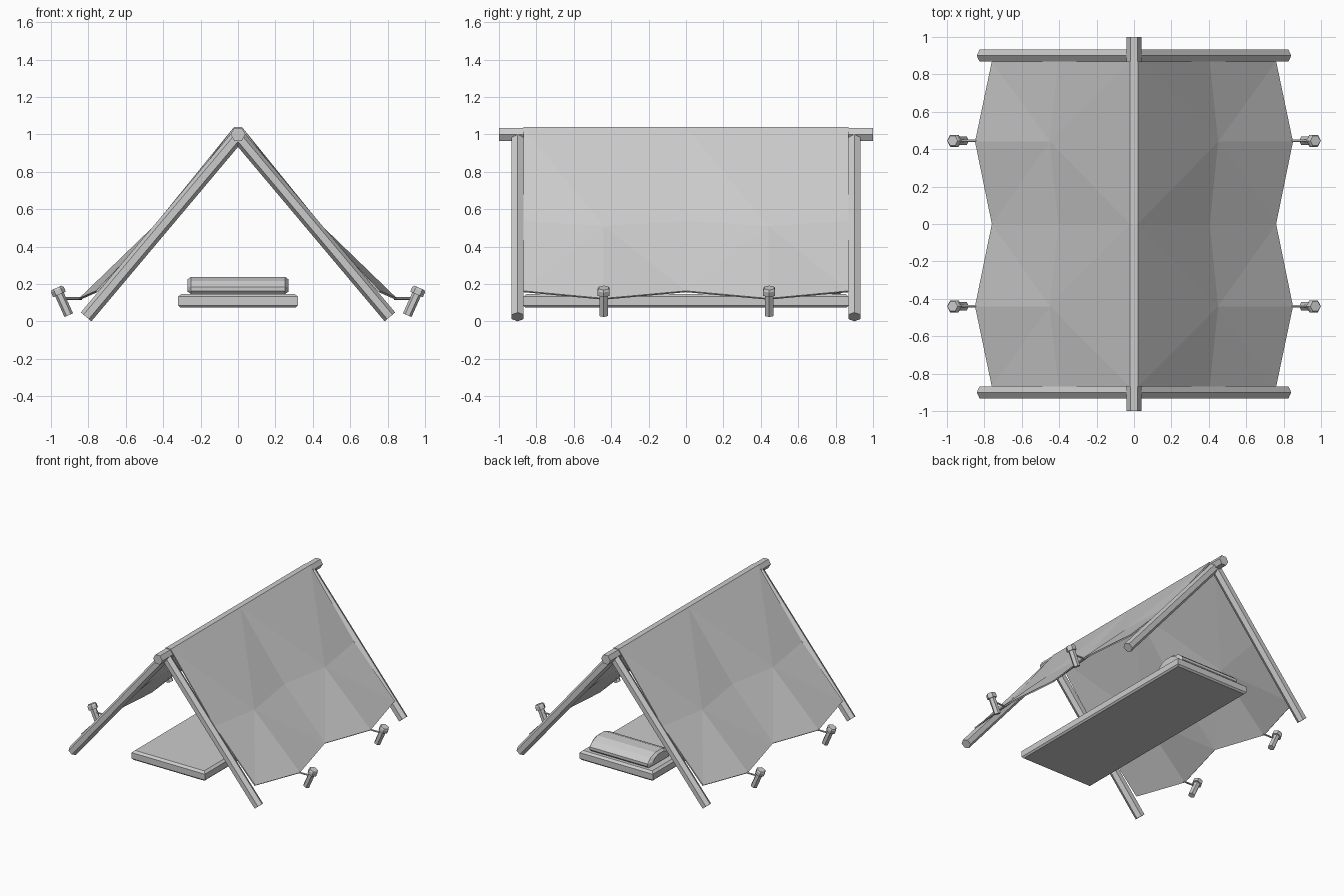
import bpy, bmesh
from math import cos, sin, pi
from mathutils import Vector

if "Cube" in bpy.data.objects:
    bpy.data.objects.remove(bpy.data.objects["Cube"])


def make(name, verts, faces):
    mesh = bpy.data.meshes.new(name)
    bm = bmesh.new()
    vs = [bm.verts.new(v) for v in verts]
    for f in faces:
        bm.faces.new([vs[i] for i in f])
    bmesh.ops.recalc_face_normals(bm, faces=bm.faces)
    bm.to_mesh(mesh)
    bm.free()
    obj = bpy.data.objects.new(name, mesh)
    bpy.context.collection.objects.link(obj)
    return obj


def loft(name, rings):
    """Closed solid through a series of equal-length rings."""
    n = len(rings[0])
    verts = [v for r in rings for v in r]
    faces = [(k * n + i, k * n + (i + 1) % n, (k + 1) * n + (i + 1) % n, (k + 1) * n + i)
             for k in range(len(rings) - 1) for i in range(n)]
    faces += [tuple(range(n)), tuple(range((len(rings) - 1) * n, len(rings) * n))]
    return make(name, verts, faces)


def rod(name, a, b, stations, corner, sides=6):
    """Straight polygonal rod; stations are (fraction along, radius), corner points at a vertex."""
    a, b = Vector(a), Vector(b)
    d = (b - a).normalized()
    u = Vector(corner)
    u = (u - d * u.dot(d)).normalized()
    w = d.cross(u)
    rings = [[a.lerp(b, t) + r * (cos(2 * pi * i / sides) * u + sin(2 * pi * i / sides) * w)
              for i in range(sides)] for t, r in stations]
    return loft(name, rings)


# Ridge pole
rod("ridge_pole", (0, -1, 1), (0, 1, 1), [(0, .04), (1, .04)], (1, 0, 0))

# Canvas grid: columns along y, alternating between slack and pulled tight by a peg
YS = (-.87, -.44, 0, .44, .87)
SLACK = [(0, 1.038), (.022, 1.038), (.405, .535), (.76, .163)]
TIGHT = [(0, 1.038), (.022, 1.038), (.45, .51), (.85, .123)]

for s, side in ((-1, "left"), (1, "right")):
    # Leaning end poles
    for y, end in ((-.9, "front"), (.9, "back")):
        rod(f"{end}_{side}_pole", (0, y, .99), (s * .812, y, .024),
            [(0, .037), (1, .037)], (s * .77, 0, .64))

    # Canvas half, with folds radiating to the pegs
    verts = [(s * x, y, z) for j, y in enumerate(YS) for x, z in (TIGHT if j % 2 else SLACK)]
    faces = []
    for j in range(4):
        for i in range(3):
            a, b, c, d = j * 4 + i, j * 4 + i + 1, j * 4 + i + 5, j * 4 + i + 4
            if i == 0:
                faces.append((a, b, c, d))
            elif (i + j) % 2:
                faces += [(a, b, c), (a, c, d)]
            else:
                faces += [(a, b, d), (b, c, d)]
    canvas = make(f"{side}_canvas", verts, faces)
    # Thickness goes to the inside of the tent
    if sum(p.normal.z for p in canvas.data.polygons) < 0:
        canvas.data.flip_normals()
    mod = canvas.modifiers.new("thickness", 'SOLIDIFY')
    mod.thickness = .01
    mod.offset = -1

    # Pegs with heads, and the short ropes that hold the hem
    for y, end in ((-.44, "front"), (.445, "back")):
        rod(f"{end}_{side}_peg", (s * .905, y, .033), (s * .97, y, .179),
            [(0, .025), (.76, .025), (.76, .037), (.93, .037), (1, .03)], (s, 0, 0))
        rod(f"{end}_{side}_rope", (s * .835, y, .122), (s * .94, y, .122),
            [(0, .007), (1, .007)], (0, 0, 1))

# Sleeping mat
X, Y = .32, .87


def rect(inset, z):
    return [(sx * (X - inset), sy * (Y - inset), z)
            for sx, sy in ((-1, -1), (1, -1), (1, 1), (-1, 1))]


loft("sleeping_mat", [rect(.012, .073), rect(0, .085), rect(0, .132), rect(.018, .147)])

# Domed pillow at the back end of the mat
HALF = [(.125, .147), (.14, .162), (.14, .183), (.1, .217), (.045, .238)]
PROFILE = HALF + [(-y, z) for y, z in reversed(HALF)]
loft("pillow", [[(x, .7 + y * k, .19 + (z - .19) * k) for y, z in PROFILE]
                for x, k in ((-.27, .72), (-.252, 1), (.252, 1), (.27, .72))])
